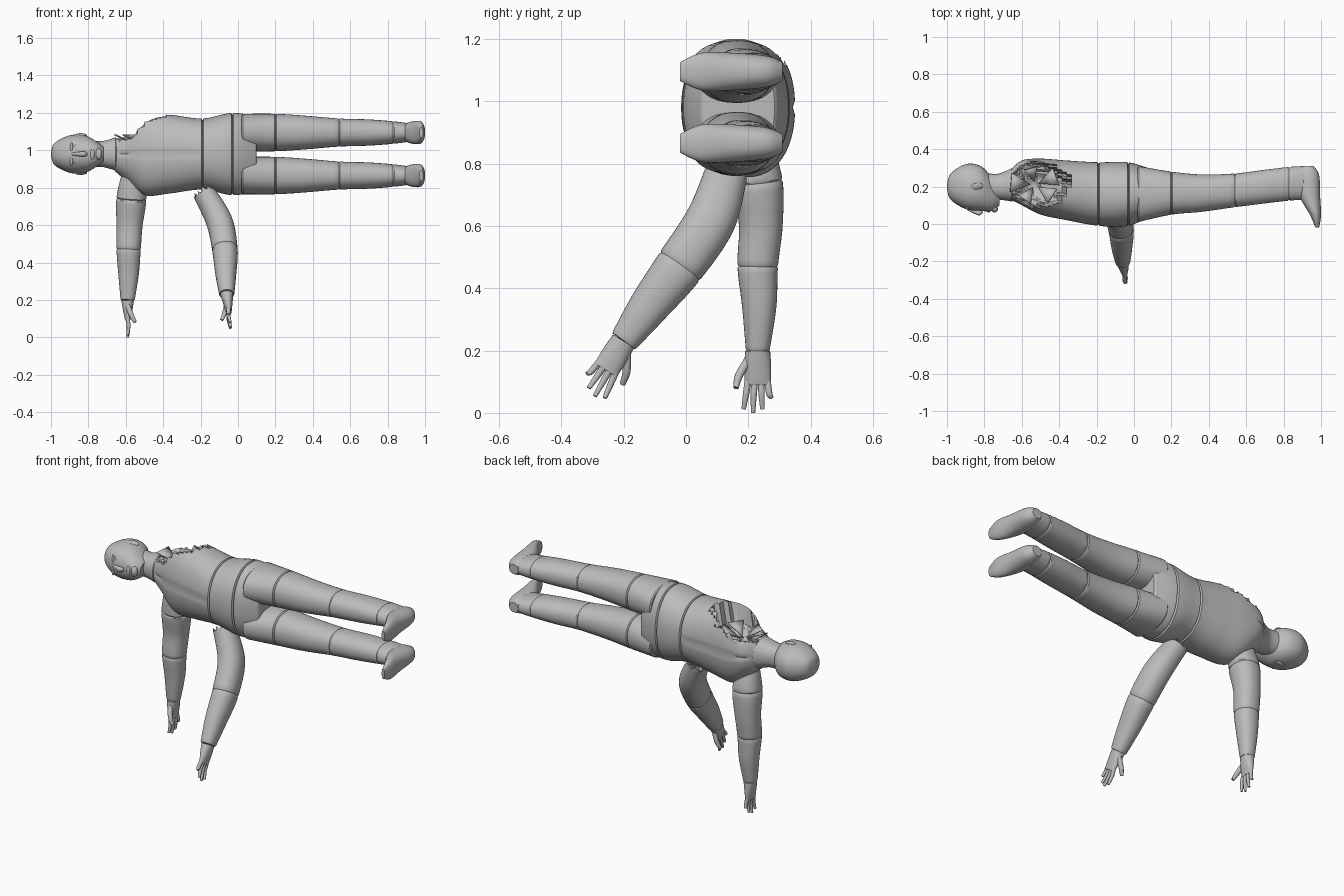
import bpy, math, random
from mathutils import Vector

random.seed(4)
if "Cube" in bpy.data.objects:
    bpy.data.objects.remove(bpy.data.objects["Cube"])

shade = (.5, .5, .5, 1)
grey = bpy.data.materials.new("mannequin grey")
grey.use_nodes = True
grey.diffuse_color = shade
grey.node_tree.nodes["Principled BSDF"].inputs["Base Color"].default_value = shade

parts = []
MIDDLE = .98  # height of the lying body's plane of symmetry


def add_mesh(name, verts, faces):
    mesh = bpy.data.meshes.new(name)
    mesh.from_pydata([tuple(v) for v in verts], [], faces)
    mesh.materials.append(grey)
    part = bpy.data.objects.new(name, mesh)
    bpy.context.collection.objects.link(part)
    parts.append(part)
    return part


def blend(before, start, end, after, t):
    """Smooth curve from start to end, guided by the neighbouring points."""
    pull_in, pull_out = (end - before) / 2, (after - start) / 2
    ease = t * t * (3 - 2 * t)
    return (start.lerp(end, ease) + pull_in * t * (1 - t) ** 2
            - pull_out * t * t * (1 - t))


def skin(name, rings, sides, groove, torn):
    """Closed tube through rings of (centre, half axis, half axis)."""
    if groove:
        for end, neighbour in ((0, 1), (-1, -2)):
            rim, following = rings[end], rings[neighbour]
            step = .006 / (following[0] - rim[0]).length
            inner = [a.lerp(b, min(.5, step)) for a, b in zip(rim, following)]
            rings.insert(1 if end == 0 else len(rings) - 1, inner)
            rim[1], rim[2] = rim[1] * .95, rim[2] * .95
    verts, faces = [], []
    for centre, across, up in rings:
        for j in range(sides):
            angle = math.tau * j / sides
            c, s = math.cos(angle), math.sin(angle)
            verts.append(centre + across * math.copysign(abs(c) ** .9, c)
                         + up * math.copysign(abs(s) ** .9, s))
    axis = (rings[1][0] - rings[0][0]).normalized()
    for j in range(sides):
        verts[j] = verts[j] + axis * random.uniform(-torn, torn)
    tip, last = len(verts), len(verts) - sides
    verts += [rings[0][0] + axis * torn * 3, rings[-1][0]]
    for j in range(sides):
        k = (j + 1) % sides
        faces += [(k, j, tip), (last + j, last + k, tip + 1)]
        for row in range(0, last, sides):
            faces.append((row + j, row + k, row + sides + k, row + sides + j))
    return add_mesh(name, verts, faces)


def loft(pieces, rows, sides=40, steps=6, groove=True, torn=0):
    """One smooth form cut into pieces of (name, last row), grooved at the cuts."""
    made, first = [], 0
    for name, last in pieces:
        rings = []
        for i in range(first, last):
            near = [rows[max(0, i - 1)], rows[i], rows[i + 1], rows[min(i + 2, len(rows) - 1)]]
            for k in range(steps):
                rings.append([blend(*points, k / steps) for points in zip(*near)])
        rings.append(list(rows[last]))
        made.append(skin(name, rings, sides, groove, torn if first == 0 else 0))
        first = last
    return made


def slice_at(x, y, depth, width, z=MIDDLE):
    """Upright slice across the body axis."""
    return Vector((x, y, z)), Vector((0, depth, 0)), Vector((0, 0, width))


def limb(pieces, path, hint=(1, 0, 0), aspect=1, **options):
    """Loft along a path of (x, y, z, radius)."""
    centres = [Vector(p[:3]) for p in path]
    rows = []
    for i, centre in enumerate(centres):
        along = (centres[min(i + 1, len(path) - 1)] - centres[max(i - 1, 0)]).normalized()
        across = (Vector(hint) - along * along.dot(Vector(hint))).normalized()
        radius = path[i][3]
        rows.append((centre, across * radius, along.cross(across) * radius * aspect))
    return loft(pieces, rows, **options)


def blob(name, location, size):
    bpy.ops.mesh.primitive_uv_sphere_add(segments=24, ring_count=14, location=location)
    part = bpy.context.object
    part.name, part.scale = name, size
    part.data.materials.append(grey)
    parts.append(part)
    return part


# Torso, cut at the waist band
torso = [(-.66, .21, .08, .09), (-.6, .22, .12, .14), (-.5, .2, .15, .22), (-.36, .18, .16, .21),
         (-.19, .16, .17, .19), (-.03, .16, .17, .22), (.1, .17, .12, .2)]
chest, waist, pelvis = loft([("chest", 4), ("waist", 5), ("pelvis", 6)],
                            [slice_at(*row) for row in torso], sides=72)

# Centre seams and the torn shoulder hollow
hollow = Vector((-.53, .21))
for v in chest.data.vertices:
    x, y, z = v.co
    if abs(z - MIDDLE) < .005 and -.64 < x < -.2:
        v.co.y += math.copysign(.007, .2 - y)
    reach = math.hypot((x - hollow.x) / .17, (y - hollow.y) / .12) + random.uniform(-.1, .1)
    if reach < 1 and z > MIDDLE + .04:
        v.co.z = min(z, MIDDLE + .02 + .07 * reach + random.uniform(-.01, .01))

# Torn flaps leaning in from the rim
for i in range(5):
    angle = math.tau * i / 5 + .5
    outward = Vector((math.cos(angle) * .13, math.sin(angle) * .09, 0))
    sideways = Vector((-outward.y, outward.x, 0)) * .4
    floor = Vector((*hollow, 1.03))
    rim = floor + outward + Vector((0, 0, .05))
    flap = add_mesh(f"torn_flap_{i}", [rim + sideways, rim - sideways, floor + outward * .2], [(0, 1, 2)])
    flap.modifiers.new("thickness", "SOLIDIFY").thickness = .006

# Legs and feet on both sides of the middle plane
leg = [(.02, .16, .15, .1), (.2, .165, .115, .1), (.36, .165, .1, .09), (.54, .18, .09, .075),
       (.7, .2, .09, .07), (.83, .215, .09, .06), (.91, .22, .09, .05)]
foot = [(.31, .93, .03, .03), (.26, .93, .06, .05), (.15, .94, .055, .06),
        (.05, .97, .03, .06), (-.02, .98, .01, .03)]
for side, sign in (("left", 1), ("right", -1)):
    height = MIDDLE + sign * .115
    loft([(side + "_thigh", 1), (side + "_knee", 3), (side + "_calf", 5), (side + "_ankle", 6)],
         [slice_at(*row, height) for row in leg])
    loft([(side + "_foot", 4)],
         [(Vector((x, y, height)), Vector((depth, 0, 0)), Vector((0, 0, width)))
          for y, x, depth, width in foot])

# Neck and head
neck = [(-.78, .2, .07, .07), (-.72, .2, .07, .07), (-.65, .21, .09, .09)]
head = [(-1, .2, .01, .01), (-.98, .2, .07, .06), (-.9, .2, .12, .1), (-.82, .19, .12, .1),
        (-.76, .16, .09, .07), (-.72, .15, .05, .04)]
loft([("neck", 2)], [slice_at(*row) for row in neck])
loft([("head", 5)], [slice_at(*row) for row in head], groove=False)

# Face and ears
limb([("nose", 2)], [(-.89, .08, MIDDLE, .006), (-.83, .06, MIDDLE, .014), (-.81, .07, MIDDLE, .01)],
     hint=(0, 0, 1), sides=16, groove=False)
blob("lips", (-.778, .07, MIDDLE), (.011, .008, .03))
blob("chin", (-.745, .08, MIDDLE), (.018, .018, .03))
for side, sign in (("left", 1), ("right", -1)):
    blob(side + "_eye", (-.87, .087, MIDDLE + sign * .036), (.008, .009, .016))
    blob(side + "_brow", (-.89, .084, MIDDLE + sign * .036), (.008, .009, .026))
    ear = blob(side + "_ear", (-.84, .2, MIDDLE + sign * .1), (.034, .02, .01))
    ear.rotation_euler = (sign * .35, 0, .2)


def hand(side, wrist, along, thumbward, normal):
    """Palm, four fingers and a thumb in a frame of three directions."""
    along, thumbward = Vector(along).normalized(), Vector(thumbward).normalized()
    wrist, normal = Vector(wrist), Vector(normal)

    def at(reach, across=0, out=0):
        return wrist + along * reach + thumbward * across + normal * out

    palm = [(0, .04, .034), (.05, .043, .026), (.11, .042, .014)]
    loft([(side + "_palm", 2)],
         [(at(reach), normal * thick, thumbward * wide) for reach, wide, thick in palm], sides=24)
    for i, name in enumerate(("index", "middle", "ring", "little")):
        spread = 1.5 - i
        length = .2 - .012 * (i - 1) ** 2
        knuckle, joint, tip = at(.1, spread * .021), at(.14, spread * .025, .005), at(length, spread * .03)
        limb([(f"{side}_{name}_finger", 2)],
             [(*knuckle, .011), (*joint, .01), (*tip, .007)], thumbward, sides=12)
    limb([(side + "_thumb", 2)],
         [(*at(.03, .03), .014), (*at(.08, .06, .02), .013), (*at(.12, .07, .04), .009)],
         thumbward, sides=12)


# Attached arm, hanging from the lower shoulder
limb([("right_shoulder", 1), ("right_upper_arm", 3), ("right_forearm", 5)],
     [(-.56, .21, .88, .06), (-.57, .23, .74, .08), (-.58, .24, .6, .07), (-.585, .23, .47, .065),
      (-.585, .235, .34, .055), (-.59, .23, .2, .038)])
hand("right", (-.59, .23, .2), (0, 0, -1), (0, -1, 0), (1, 0, 0))

# Detached arm with a torn end
limb([("left_upper_arm", 2), ("left_forearm", 4)],
     [(-.18, .13, .77, .06), (-.1, .08, .62, .07), (-.07, -.02, .47, .068),
      (-.065, -.12, .34, .056), (-.06, -.2, .23, .04)], aspect=1.15, torn=.02)
hand("left", (-.06, -.2, .23), (.1, -.5, -.8), (0, .8, -.5), (-1, 0, 0))

# Smooth shading with sharp seams
bpy.ops.object.select_all(action="DESELECT")
for part in parts:
    part.select_set(True)
bpy.context.view_layer.objects.active = parts[0]
bpy.ops.object.shade_smooth_by_angle(angle=math.radians(35))
